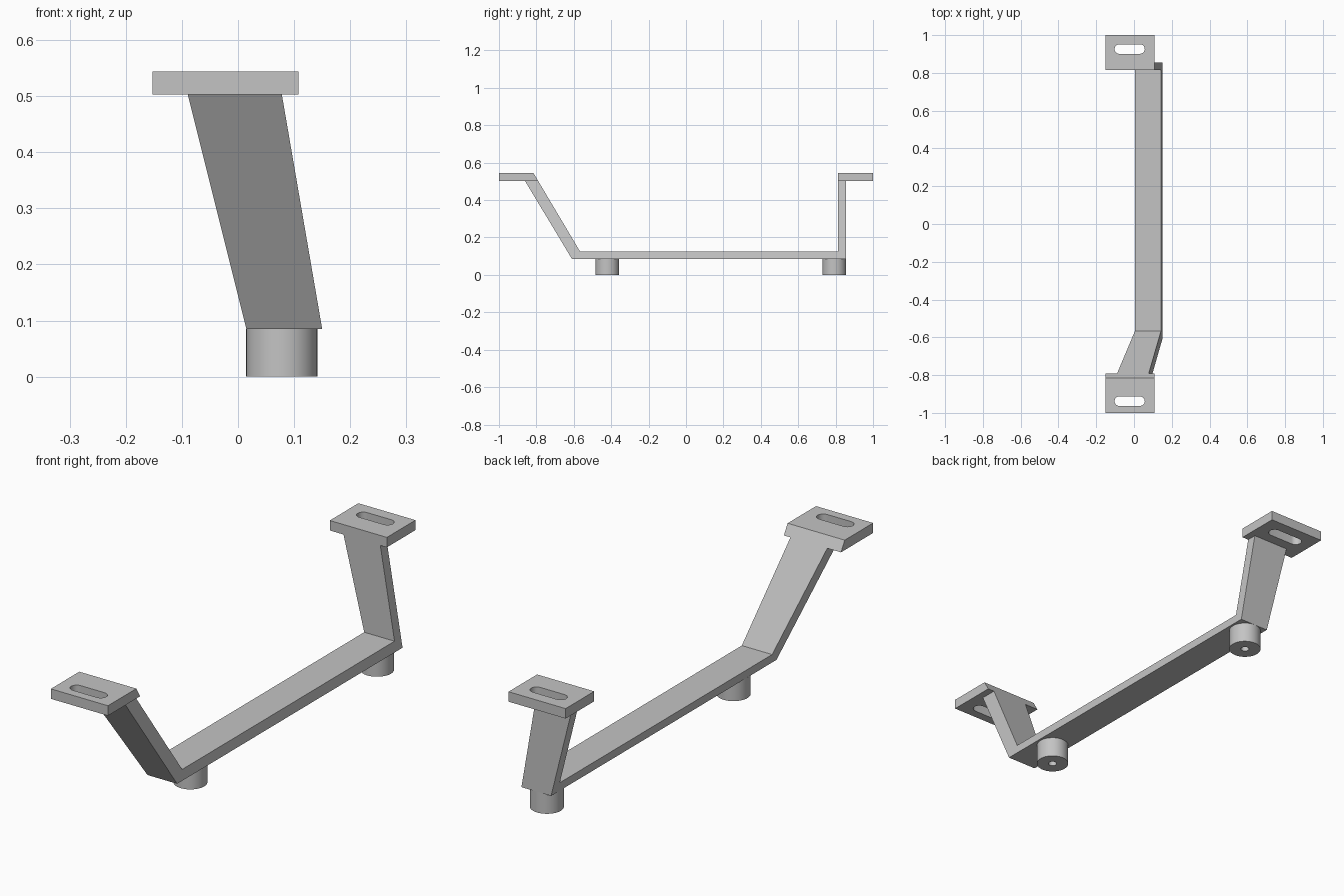
import bpy
import bmesh
import math

cube = bpy.data.objects.get("Cube")
if cube:
    bpy.data.objects.remove(cube, do_unlink=True)

grey = bpy.data.materials.new("plain_grey")
grey.use_nodes = True
grey.diffuse_color = (0.55, 0.55, 0.55, 1)
grey.node_tree.nodes["Principled BSDF"].inputs["Base Color"].default_value = (0.55, 0.55, 0.55, 1)

BAR_Z, PLATE_Z, TOP_Z = 0.085, 0.503, 0.544
PLATE_X = (-0.152, 0.108)
SLOT_X, SLOT_HALF, SLOT_R = -0.023, 0.055, 0.025
BOSS_X, BOSS_R, HOLE_R = 0.078, 0.0635, 0.0165


def finish(name, bm):
    """Turn a bmesh into a named grey object."""
    bmesh.ops.recalc_face_normals(bm, faces=bm.faces[:])
    mesh = bpy.data.meshes.new(name)
    bm.to_mesh(mesh)
    bm.free()
    mesh.materials.append(grey)
    obj = bpy.data.objects.new(name, mesh)
    bpy.context.collection.objects.link(obj)
    return obj


def loft(name, first, second):
    """Solid between two matching outlines."""
    bm = bmesh.new()
    a = [bm.verts.new(p) for p in first]
    b = [bm.verts.new(p) for p in second]
    bm.faces.new(a)
    bm.faces.new(b)
    for i in range(len(a)):
        j = (i + 1) % len(a)
        bm.faces.new((a[i], a[j], b[j], b[i]))
    return finish(name, bm)


def upright(name, outline, low, high):
    return loft(name, [(x, y, low) for x, y in outline], [(x, y, high) for x, y in outline])


def arc(cx, cy, r, start, end, steps):
    angles = [start + (end - start) * i / steps for i in range(steps + 1)]
    return [(cx + r * math.cos(t), cy + r * math.sin(t)) for t in angles]


def cut(obj, cutter):
    """Subtract the cutter, then discard it."""
    cutter.hide_render = True
    mod = obj.modifiers.new("cut", "BOOLEAN")
    mod.operation = "DIFFERENCE"
    mod.solver = "EXACT"
    mod.object = cutter
    bpy.context.view_layer.objects.active = obj
    bpy.ops.object.modifier_apply(modifier=mod.name)
    bpy.data.objects.remove(cutter, do_unlink=True)


def smooth(obj):
    bpy.ops.object.select_all(action="DESELECT")
    obj.select_set(True)
    bpy.context.view_layer.objects.active = obj
    bpy.ops.object.shade_smooth_by_angle(angle=math.radians(30))


# Bent strip: side profile between two leaning side planes
def right_x(z):
    return 0.015 - 0.25 * (z - BAR_Z)


def left_x(z):
    return 0.150 - 0.172 * (z - BAR_Z)


profile = [(-0.861, PLATE_Z), (-0.61, BAR_Z), (0.856, BAR_Z), (0.856, PLATE_Z),
           (0.814, PLATE_Z), (0.814, 0.126), (-0.567, 0.126), (-0.791, PLATE_Z)]
loft("bent_strip",
     [(right_x(z), y, z) for y, z in profile],
     [(left_x(z), y, z) for y, z in profile])


# Slotted mounting plates; the front one ends along the leg's slope
plates = {
    "front_plate": ([(-1, PLATE_Z), (-0.791, PLATE_Z), (-0.815, TOP_Z), (-1, TOP_Z)], -0.938),
    "back_plate": ([(0.814, PLATE_Z), (1, PLATE_Z), (1, TOP_Z), (0.814, TOP_Z)], 0.926),
}
for name, (side, slot_y) in plates.items():
    plate = loft(name, *[[(x, y, z) for y, z in side] for x in PLATE_X])
    quarter = math.pi / 2
    slot = (arc(SLOT_X + SLOT_HALF, slot_y, SLOT_R, -quarter, quarter, 16)
            + arc(SLOT_X - SLOT_HALF, slot_y, SLOT_R, quarter, 3 * quarter, 16))
    cut(plate, upright("slot_cutter", slot, PLATE_Z - 0.1, TOP_Z + 0.1))
    smooth(plate)

# Round feet with a blind hole underneath
for name, y in (("front_foot", -0.421), ("back_foot", 0.793)):
    foot = upright(name, arc(BOSS_X, y, BOSS_R, 0, math.tau, 48)[:-1], 0, BAR_Z)
    hole = arc(BOSS_X, y, HOLE_R, 0, math.tau, 24)[:-1]
    cut(foot, upright("hole_cutter", hole, -0.05, BAR_Z - 0.005))
    smooth(foot)
